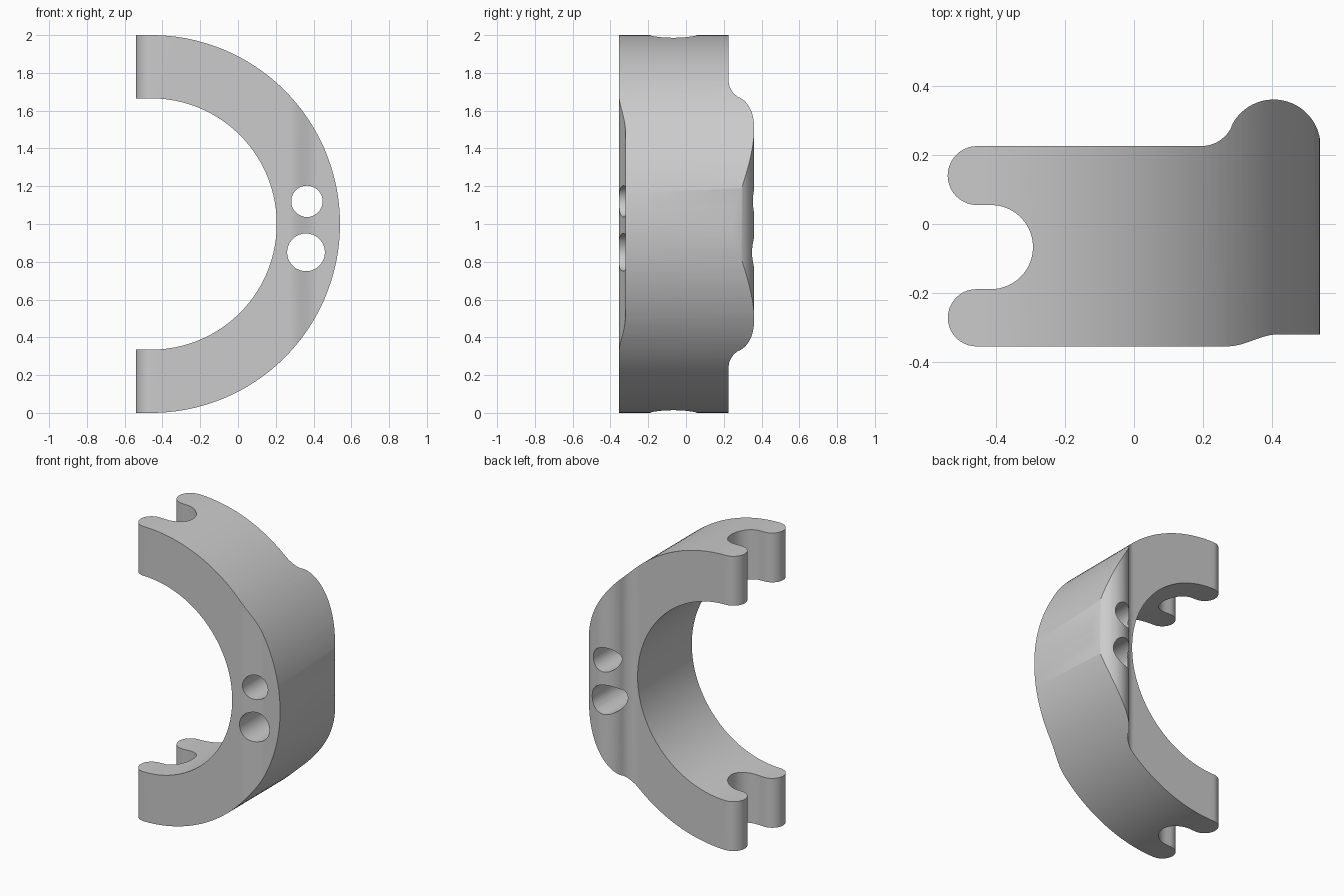
import bpy, bmesh
from math import sin, cos, pi, radians

if "Cube" in bpy.data.objects:
    bpy.data.objects.remove(bpy.data.objects["Cube"])


def arc(cx, cy, r, a0, a1, n):
    """Points along an arc, angles in degrees."""
    return [(cx + r * cos(radians(a0 + (a1 - a0) * i / n)),
             cy + r * sin(radians(a0 + (a1 - a0) * i / n))) for i in range(n + 1)]


def prism(name, profile, place, lo, hi):
    """Extrude a closed 2D profile from lo to hi; place maps (u, v, w) to 3D."""
    bm = bmesh.new()
    a = [bm.verts.new(place(u, v, lo)) for u, v in profile]
    b = [bm.verts.new(place(u, v, hi)) for u, v in profile]
    bm.faces.new(a)
    bm.faces.new(b)
    for i in range(len(a)):
        j = (i + 1) % len(a)
        bm.faces.new((a[i], a[j], b[j], b[i]))
    bmesh.ops.recalc_face_normals(bm, faces=bm.faces)
    mesh = bpy.data.meshes.new(name)
    bm.to_mesh(mesh)
    bm.free()
    ob = bpy.data.objects.new(name, mesh)
    bpy.context.collection.objects.link(ob)
    return ob


def boolean(target, cutter, operation):
    mod = target.modifiers.new(cutter.name, 'BOOLEAN')
    mod.operation, mod.solver, mod.object = operation, 'EXACT', cutter
    bpy.context.view_layer.objects.active = target
    bpy.ops.object.modifier_apply(modifier=mod.name)
    bpy.data.objects.remove(cutter)


def along_y(u, v, w):
    return (u, w, v)


def along_z(u, v, w):
    return (u, v, w)


# half ring seen from the front, ends run a little past the trim outline
ring = ([(-0.60, 0.0)] + arc(-0.46, 1, 1.0, -90, 90, 96) + [(-0.60, 2.0)]
        + [(-0.60, 1.665)] + arc(-0.46, 1, 0.665, 90, -90, 80) + [(-0.60, 0.335)])
clamp = prism("half_ring_clamp", ring, along_y, -0.5, 0.5)

# outline seen from above: forked ends, round rear bulge, shallow front step
step = [(0.42 - 0.15 * t / 12, -0.3375 + 0.0175 * cos(pi * t / 12)) for t in range(13)]
outline = (step
           + arc(-0.457, -0.272, 0.083, 270, 90, 20)
           + arc(-0.415, -0.067, 0.122, -90, 90, 28)
           + arc(-0.455, 0.1405, 0.0855, 270, 90, 20)
           + arc(0.195, 0.3235, 0.0975, -90, -25, 12)
           + arc(0.405, 0.225, 0.136, 154, 0, 36)
           + [(0.541, -0.32)])
boolean(clamp, prism("trim_outline", outline, along_z, -0.2, 2.2), 'INTERSECT')

# two bores running front to back
for x, z, r in ((0.365, 1.12, 0.083), (0.36, 0.85, 0.1)):
    boolean(clamp, prism("bore", arc(x, z, r, 0, 350, 35), along_y, -0.6, 0.6), 'DIFFERENCE')

# smooth curved sides, keep the edges crisp
clamp.select_set(True)
bpy.context.view_layer.objects.active = clamp
bpy.ops.object.shade_smooth_by_angle(angle=radians(30))
